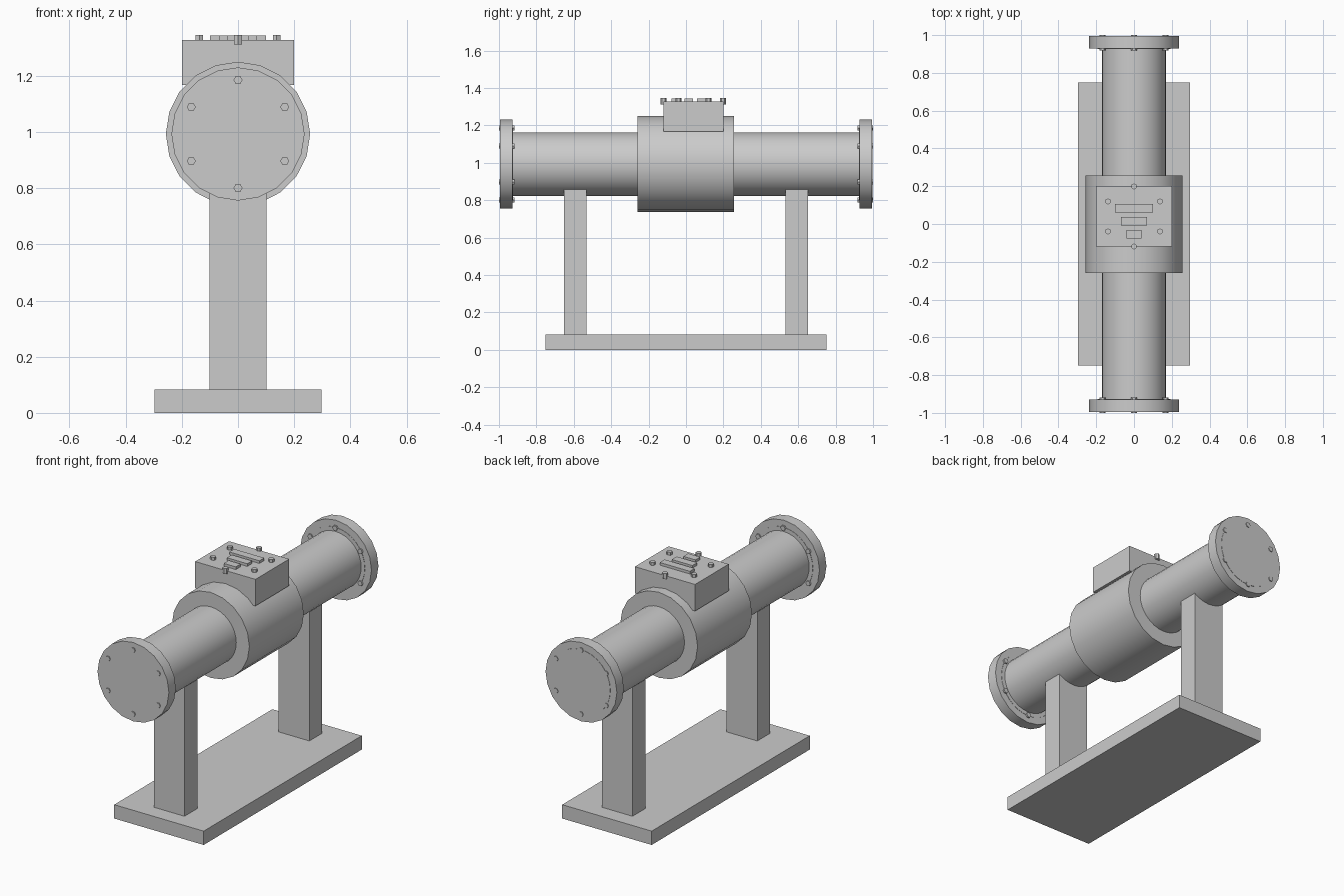
import bpy
import math
from mathutils import Matrix, Vector

if "Cube" in bpy.data.objects:
    bpy.data.objects.remove(bpy.data.objects["Cube"], do_unlink=True)

grey = bpy.data.materials.new("plain grey")
grey.use_nodes = True
COLOUR = (0.6, 0.6, 0.6, 1)
grey.diffuse_color = COLOUR
grey.node_tree.nodes["Principled BSDF"].inputs["Base Color"].default_value = COLOUR

AXIS_Z = 0.993   # height of the pipe axis


def finish(name, smooth=False):
    ob = bpy.context.object
    ob.name = name
    ob.data.materials.append(grey)
    if smooth:
        bpy.ops.object.shade_smooth_by_angle(angle=math.radians(35))
    return ob


def box(name, x, y, z):
    """Box from (min, max) ranges."""
    bpy.ops.mesh.primitive_cube_add(size=1)
    ob = finish(name)
    ranges = (x, y, z)
    centre = Vector([(a + b) / 2 for a, b in ranges])
    size = [b - a for a, b in ranges]
    ob.data.transform(Matrix.Translation(centre) @ Matrix.Diagonal((*size, 1)))
    return ob


def barrel(name, radius, y0, y1, sides=20, x=0, z=AXIS_Z, smooth=True):
    """Cylinder lying along y."""
    bpy.ops.mesh.primitive_cylinder_add(vertices=sides, radius=radius, depth=y1 - y0)
    ob = finish(name)
    turn = Matrix.Rotation(math.pi / 2, 4, "X") @ Matrix.Rotation(math.pi / 2, 4, "Z")
    ob.data.transform(Matrix.Translation((x, (y0 + y1) / 2, z)) @ turn)
    if smooth:
        bpy.ops.object.shade_smooth_by_angle(angle=math.radians(35))
    return ob


def ring(radius, count=6):
    """Bolt circle positions, starting at the top."""
    for i in range(count):
        a = math.tau * i / count
        yield radius * math.sin(a), radius * math.cos(a)


# Stand
box("base_plate", (-0.297, 0.297), (-0.75, 0.75), (0, 0.083))
for name, s in (("front_leg", -1), ("back_leg", 1)):
    box(name, (-0.102, 0.102), (s * 0.592 - 0.061, s * 0.592 + 0.061), (0.083, 0.857))

# Pipe and central sleeve
barrel("pipe", 0.17, -0.98, 0.98, sides=32)
barrel("sleeve", 0.257, -0.259, 0.257)

# Bolted end flanges
for end, s in (("front", -1), ("back", 1)):
    lo, hi = sorted((s * 0.928, s * 0.994))
    barrel(end + "_flange", 0.237, lo, hi)
    lo, hi = sorted((s * 0.926, s * (0.996 if s > 0 else 0.992)))
    barrel(end + "_flange_boss", 0.194, lo, hi, sides=32)
    lo, hi = sorted((s * 0.918, s * 1.0))
    for x, z in ring(0.192):
        barrel(end + "_flange_bolt", 0.016, lo, hi, 6, x, AXIS_Z + z, smooth=False)

# Control box with stepped bars and bolts on its lid
box("control_box", (-0.2, 0.2), (-0.12, 0.2), (1.168, 1.328))
for half, y in ((0.1, 0.083), (0.068, 0.014), (0.04, -0.055)):
    box("lid_bar", (-half, half), (y - 0.023, y + 0.023), (1.32, 1.344))
for x, y in ring(0.159):
    bpy.ops.mesh.primitive_cylinder_add(vertices=6, radius=0.016, depth=0.034,
                                        location=(x, 0.04 + y, 1.329))
    finish("lid_bolt")
